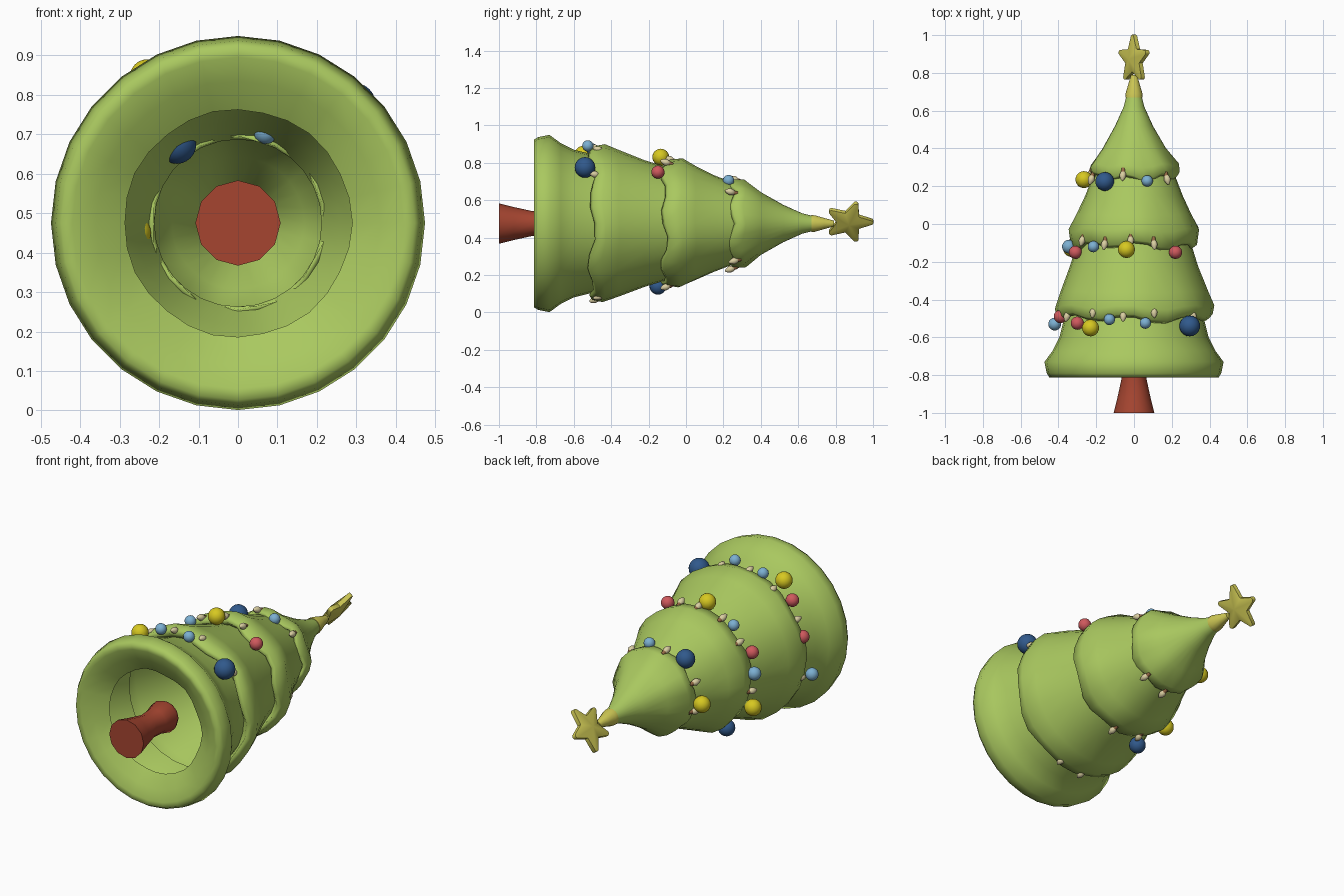
import bpy, bmesh, math
from mathutils import Matrix, Vector

if "Cube" in bpy.data.objects:
    bpy.data.objects.remove(bpy.data.objects["Cube"])

ZC = 0.475  # height of the lying tree's axis


def mat(name, r, g, b):
    m = bpy.data.materials.new(name)
    m.diffuse_color = (r, g, b, 1)
    m.use_nodes = True
    m.node_tree.nodes["Principled BSDF"].inputs["Base Color"].default_value = m.diffuse_color
    return m


GREEN = mat("leaf green", 0.40, 0.58, 0.115)
TRUNK = mat("trunk red brown", 0.38, 0.06, 0.03)
STAR = mat("star yellow", 0.62, 0.58, 0.09)
YELLOW = mat("bauble yellow", 0.68, 0.58, 0.015)
RED = mat("bauble red", 0.62, 0.10, 0.11)
SKY = mat("bauble light blue", 0.20, 0.43, 0.64)
NAVY = mat("bauble dark blue", 0.03, 0.10, 0.26)
CREAM = mat("bulb cream", 0.70, 0.62, 0.36)
BROWN = mat("socket brown", 0.30, 0.14, 0.06)


def finish(name, bm, material, angle=None):
    me = bpy.data.meshes.new(name)
    bm.to_mesh(me)
    bm.free()
    me.materials.append(material)
    ob = bpy.data.objects.new(name, me)
    bpy.context.collection.objects.link(ob)
    for p in me.polygons:
        p.use_smooth = True
    if angle:
        bpy.ops.object.select_all(action='DESELECT')
        bpy.context.view_layer.objects.active = ob
        ob.select_set(True)
        bpy.ops.object.shade_smooth_by_angle(angle=math.radians(angle))
    return ob


def lathe(name, profile, material, segs, phase=0.0, caps=False, angle=None):
    """Spin (y, radius, wave) points around the y axis; wave scallops the hem."""
    bm = bmesh.new()
    rings = []
    for y, r, w in profile:
        ring = []
        for k in range(segs):
            a = 2 * math.pi * k / segs
            s = math.cos(7 * a + phase) + 0.4 * math.sin(3 * a + phase)
            rr = r + 0.006 * w * s
            ring.append(bm.verts.new((rr * math.cos(a), y + 0.018 * w * s,
                                      ZC + rr * math.sin(a))))
        rings.append(ring)
    for p, q in zip(rings, rings[1:]):
        for k in range(segs):
            n = (k + 1) % segs
            bm.faces.new((p[k], q[k], q[n], p[n]))
    if caps:
        bm.faces.new(rings[0])
        bm.faces.new(rings[-1][::-1])
    return finish(name, bm, material, angle)


# Foliage: four hollow tiers, each folding in under its hem
lathe("tier_bottom", [(-0.74, 0.288, 0.3), (-0.785, 0.36, 0.1), (-0.81, 0.42, 0), (-0.813, 0.448, 0),
                      (-0.79, 0.462, 0), (-0.73, 0.474, 0), (-0.67, 0.43, 0),
                      (-0.6, 0.395, 0), (-0.46, 0.36, 0)], GREEN, 28)
lathe("tier_lower", [(-0.46, 0.36, 0), (-0.505, 0.39, 1), (-0.49, 0.412, 1), (-0.44, 0.422, 0.6),
                     (-0.36, 0.392, 0.2), (-0.22, 0.338, 0), (-0.08, 0.295, 0)], GREEN, 28, 1.0)
lathe("tier_upper", [(-0.08, 0.295, 0), (-0.12, 0.315, 1), (-0.105, 0.335, 1), (-0.03, 0.345, 0.6),
                     (0.05, 0.305, 0.2), (0.15, 0.258, 0), (0.27, 0.212, 0)], GREEN, 28, 2.2)
lathe("tier_top", [(0.27, 0.212, 0), (0.238, 0.22, 1), (0.255, 0.235, 1), (0.31, 0.235, 0.5),
                   (0.4, 0.168, 0.1), (0.52, 0.1, 0), (0.62, 0.055, 0), (0.72, 0.03, 0)],
      GREEN, 28, 0.4)

# Trunk, flared at both ends
lathe("trunk", [(-1.0, 0.108, 0), (-0.92, 0.088, 0), (-0.82, 0.066, 0), (-0.74, 0.07, 0),
                (-0.67, 0.088, 0), (-0.64, 0.075, 0)], TRUNK, 12, caps=True, angle=50)

# Star holder and star
lathe("star_holder", [(0.67, 0.046, 0), (0.69, 0.045, 0), (0.74, 0.03, 0), (0.79, 0.016, 0)],
      STAR, 14, caps=True, angle=50)
bm = bmesh.new()
side, face, mid = Vector((0.58, 0, 0.81)), Vector((-0.81, 0, 0.58)), Vector((0, 0.872, ZC + 0.01))
outline = []
for i in range(5):
    for off, r in ((-5, 0.126), (0, 0.13), (5, 0.126), (36, 0.066)):
        a = math.radians(72 * i + off)
        outline.append(mid + side * (r * math.sin(a)) + Vector((0, r * math.cos(a), 0)))
rims = [[bm.verts.new(p + face * s * 0.012) for p in outline] for s in (1, -1)]
hubs = [bm.verts.new(mid + face * s * 0.036) for s in (1, -1)]
for k in range(20):
    n = (k + 1) % 20
    bm.faces.new((rims[0][k], rims[0][n], hubs[0]))
    bm.faces.new((rims[1][n], rims[1][k], hubs[1]))
    bm.faces.new((rims[0][n], rims[0][k], rims[1][k], rims[1][n]))
bmesh.ops.recalc_face_normals(bm, faces=bm.faces)
finish("star", bm, STAR, 60)

# Baubles: x, y, z, radius
baubles = {
    "yellow_bauble": (YELLOW, [(-.23, -.55, .845, .045), (-.04, -.135, .83, .045),
                               (-.33, -.13, .31, .045), (-.265, .235, .45, .045)]),
    "red_bauble": (RED, [(-.39, -.49, .59, .035), (-.30, -.525, .76, .035),
                         (-.31, -.15, .61, .035), (.22, -.15, .75, .035)]),
    "light_blue_bauble": (SKY, [(-.42, -.53, .37, .034), (-.13, -.505, .875, .03),
                                (.06, -.525, .89, .03), (-.345, -.12, .51, .036),
                                (-.215, -.12, .75, .03), (.07, .228, .705, .03)]),
    "dark_blue_bauble": (NAVY, [(.295, -.54, .775, .055), (-.15, -.15, .14, .045),
                                (-.155, .225, .675, .05)]),
}
for name, (m, spots) in baubles.items():
    for x, y, z, r in spots:
        bm = bmesh.new()
        bmesh.ops.create_uvsphere(bm, u_segments=18, v_segments=12, radius=r,
                                  matrix=Matrix.Translation((x, y, z)))
        finish(name, bm, m)

# Light bulbs hanging from each hem: y, radius, angles around the axis
for y, rad, angles in ((-0.49, 0.41, (40, 75, 98, 122, 150, 195, 265, 287)),
                       (-0.11, 0.345, (72, 93, 117, 143, 190, 252, 280)),
                       (0.235, 0.245, (44, 104, 158, 195, 270, 305))):
    for i, deg in enumerate(angles):
        a = math.radians(deg)
        out = Vector((math.cos(a), 0, math.sin(a)))
        hang = (Vector((0, -1, 0)) + out * 0.35).normalized()
        turn = hang.to_track_quat('Z', 'Y').to_matrix().to_4x4()
        place = Matrix.Translation(out * rad + Vector((0, y + 0.02 * (i % 2), ZC))) @ turn
        bm = bmesh.new()
        bmesh.ops.create_uvsphere(bm, u_segments=12, v_segments=8, radius=0.018)
        for v in bm.verts:  # stretch into a pointed teardrop
            if v.co.z > 0:
                v.co.x *= 1 - 20 * v.co.z
                v.co.y *= 1 - 20 * v.co.z
            v.co.z *= 1.6
        bm.transform(place)
        finish("light_bulb", bm, CREAM)
        bm = bmesh.new()
        bmesh.ops.create_cone(bm, cap_ends=True, segments=10, radius1=0.01, radius2=0.012,
                              depth=0.025,
                              matrix=place @ Matrix.Translation((0, 0, -0.03)))
        finish("bulb_socket", bm, BROWN, 40)
